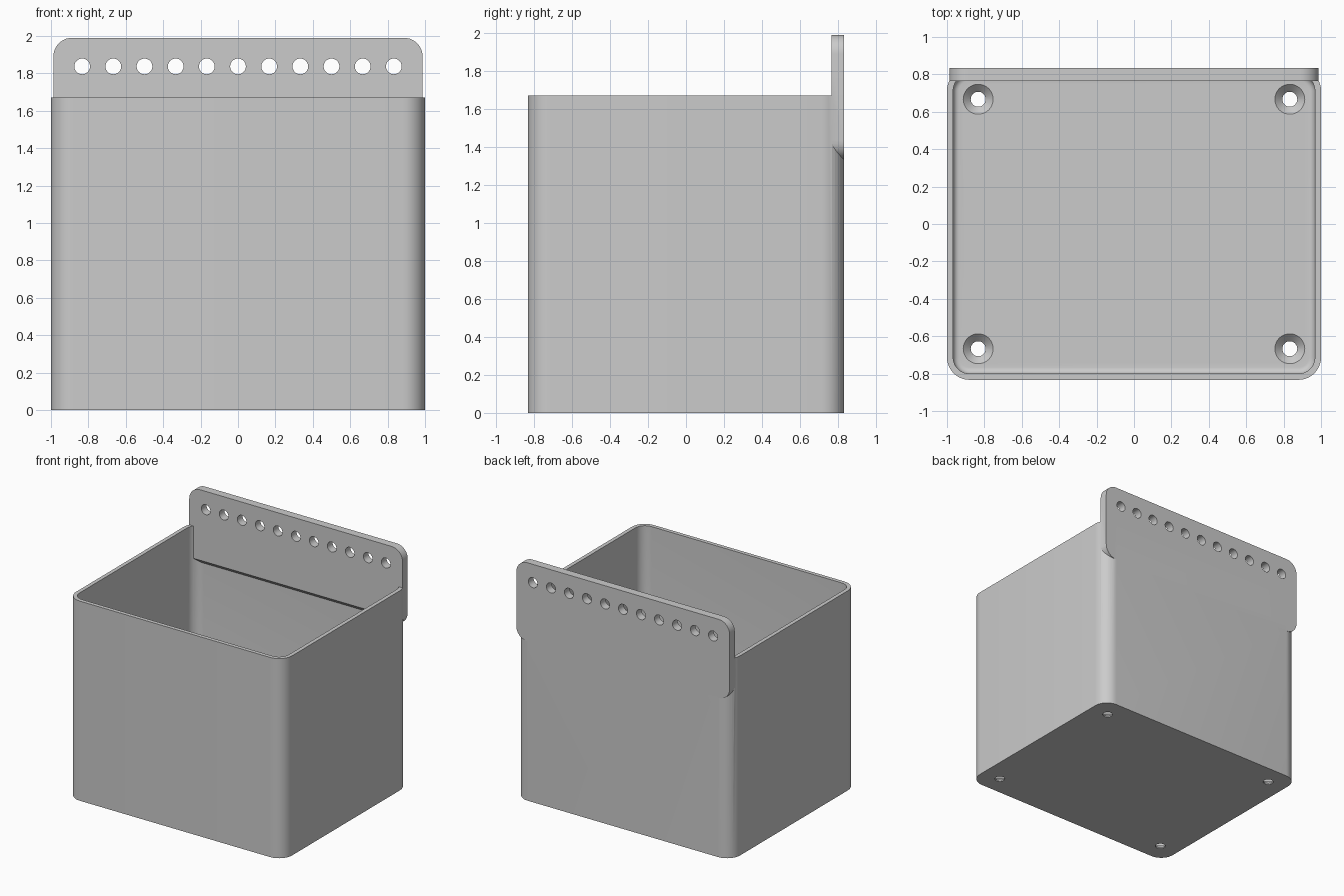
import bpy
import bmesh
from math import sin, cos, pi, radians
from mathutils import Matrix

if "Cube" in bpy.data.objects:
    bpy.data.objects.remove(bpy.data.objects["Cube"])

W, D, H = 1.0, 0.833, 1.67        # half width, half depth, height of the bin
WALL, FLOOR, R = 0.033, 0.05, 0.12
PLATE_Y = 0.765                   # front of the hanging plate

grey = bpy.data.materials.new("light_grey")
grey.use_nodes = True
grey.diffuse_color = (0.6, 0.6, 0.6, 1)
grey.node_tree.nodes["Principled BSDF"].inputs["Base Color"].default_value = (0.6, 0.6, 0.6, 1)


def rounded_rect(a, b, r, seg=10):
    pts = []
    for q, (sx, sy) in enumerate([(1, 1), (-1, 1), (-1, -1), (1, -1)]):
        for i in range(seg + 1):
            t = (q + i / seg) * pi / 2
            pts.append((sx * (a - r) + r * cos(t), sy * (b - r) + r * sin(t)))
    return pts


def loft(name, rings):
    """Skin a closed solid through equally sized rings of points."""
    bm = bmesh.new()
    rows = [[bm.verts.new(p) for p in ring] for ring in rings]
    for low, high in zip(rows, rows[1:]):
        for i in range(len(low)):
            j = (i + 1) % len(low)
            bm.faces.new((low[i], low[j], high[j], high[i]))
    bm.faces.new(rows[0])
    bm.faces.new(rows[-1])
    bmesh.ops.recalc_face_normals(bm, faces=bm.faces)
    mesh = bpy.data.meshes.new(name)
    bm.to_mesh(mesh)
    bm.free()
    mesh.materials.append(grey)
    obj = bpy.data.objects.new(name, mesh)
    bpy.context.collection.objects.link(obj)
    return obj


def circle(r, z, seg=32):
    return [(r * cos(2 * pi * i / seg), r * sin(2 * pi * i / seg), z) for i in range(seg)]


def combine(target, tool, operation):
    mod = target.modifiers.new("combine", "BOOLEAN")
    mod.operation, mod.solver, mod.object = operation, "EXACT", tool
    bpy.context.view_layer.objects.active = target
    bpy.ops.object.modifier_apply(modifier=mod.name)
    bpy.data.objects.remove(tool)


# Open bin: outside, rim, inside wall, then a fillet into the floor
levels = [(0, 0), (0, H), (WALL, H)]
for i in range(7):
    t = i / 6 * pi / 2
    levels.append((WALL * (2 - cos(t)), FLOOR + WALL * (1 - sin(t))))
storage_bin = loft("storage_bin", [
    [(x, y, z) for x, y in rounded_rect(W - inset, D - inset, R - inset)]
    for inset, z in levels])

# Rounded hanging plate, bevelled underneath on the inside
low, high = 1.333, 1.99
outline = rounded_rect(0.987, (high - low) / 2, 0.1)
plate = loft("hanging_plate", [
    [(x, y, z + (low + high) / 2) for x, z in outline] for y in (PLATE_Y, D)])
bevel = [(0.75, 1.30), (0.81, 1.30), (0.81, 1.355), (0.75, 1.415)]
wedge = loft("bevel_cutter", [[(x, y, z) for y, z in bevel] for x in (-0.955, 0.955)])
combine(plate, wedge, "DIFFERENCE")

# Row of peg holes
for i in range(-5, 6):
    peg = loft("peg_cutter", [circle(0.042, -0.2), circle(0.042, 0.2)])
    peg.data.transform(Matrix.Translation((i / 6, 0.8, 1.837)) @ Matrix.Rotation(radians(90), 4, "X"))
    combine(plate, peg, "DIFFERENCE")
combine(storage_bin, plate, "UNION")

# Countersunk screw holes in the floor
for sx in (-1, 1):
    for sy in (-1, 1):
        screw = loft("screw_cutter", [
            circle(0.04, -0.1), circle(0.04, FLOOR - 0.04),
            circle(0.08, FLOOR), circle(0.08, FLOOR + 0.05)])
        screw.data.transform(Matrix.Translation((sx * 0.833, sy * 0.667, 0)))
        combine(storage_bin, screw, "DIFFERENCE")

# Smooth curves, crisp edges
bpy.ops.object.select_all(action="DESELECT")
storage_bin.select_set(True)
bpy.context.view_layer.objects.active = storage_bin
bpy.ops.object.shade_smooth_by_angle(angle=radians(30))
